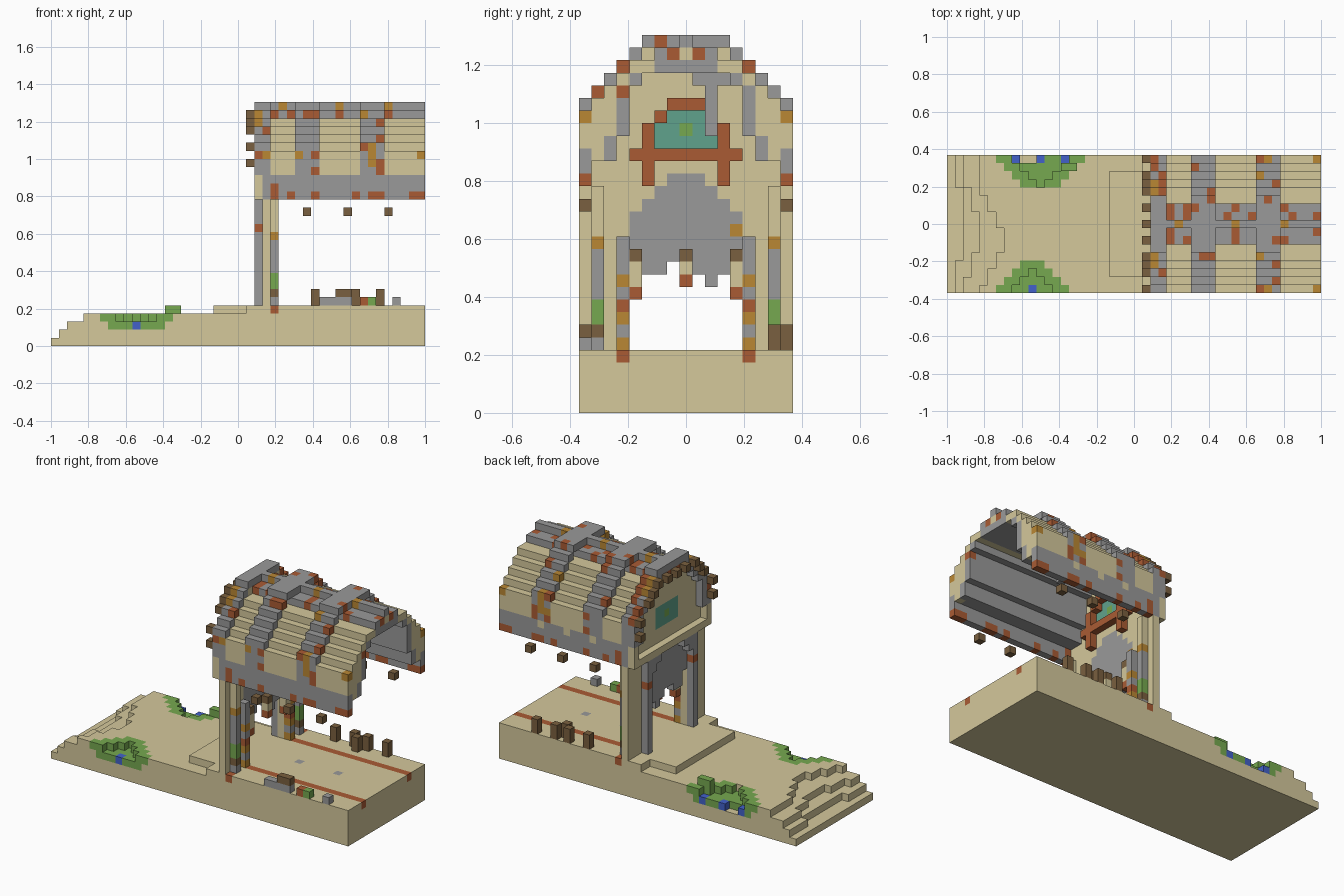
import bpy, bmesh, random
from mathutils import Vector

random.seed(4)
if "Cube" in bpy.data.objects:
    bpy.data.objects.remove(bpy.data.objects["Cube"])

S = 2 / 46          # block size
MID = 8             # middle row across the width
COLOURS = {
    "sandstone": (0.66, 0.58, 0.33), "grey_stone": (0.32, 0.32, 0.32),
    "rust": (0.40, 0.105, 0.034), "ochre": (0.49, 0.245, 0.034),
    "grass": (0.18, 0.395, 0.08), "dark_wood": (0.195, 0.117, 0.05),
    "blue": (0.055, 0.12, 0.59), "teal_glass": (0.118, 0.365, 0.265),
}
NAMES = list(COLOURS)
MATS = []
for name, rgb in COLOURS.items():
    m = bpy.data.materials.new(name)
    m.use_nodes = True
    m.diffuse_color = (*rgb, 1)
    bsdf = m.node_tree.nodes["Principled BSDF"]
    bsdf.inputs["Base Color"].default_value = (*rgb, 1)
    bsdf.inputs["Roughness"].default_value = 0.9
    MATS.append(m)

grid = {}           # block position -> (part, colour)


def span(v):
    return range(v, v + 1) if isinstance(v, int) else range(v[0], v[1] + 1)


def put(part, colour, xs, ys, zs):
    """Fill a box of blocks; each range is a number or an inclusive pair."""
    for i in span(xs):
        for j in span(ys):
            for k in span(zs):
                grid[i, j, k] = (part, colour)


def both(part, colour, xs, d, zs):
    """Fill the same blocks at distance d either side of the middle row."""
    for e in span(d):
        put(part, colour, xs, MID - e, zs)
        put(part, colour, xs, MID + e, zs)


def speckle(share):
    if random.random() > share:
        return "grey_stone"
    return random.choice(["rust", "rust", "ochre"])


# Ground slab with worn steps at the low end
for j in range(17):
    first = 1 + (abs(j - 8) < 5)
    second = 2 + max(0, 2 - abs(j - 7) // 3)
    third = 4 + max(0, 3 - abs(j - 6) // 2)
    put("ground", "sandstone", (0, 45), j, 0)
    for level, start in enumerate((first, second, third, 24)):
        put("ground", "sandstone", (start, 45), j, level + 1)
put("doorstep", "sandstone", (20, 23), (2, 14), 4)

# Rust floor lines and worn floor stones
both("ground", "rust", (27, 45), 5, 4)
both("ground", "rust", 27, 8, 4)
for i in (32, 38):
    put("ground", "grey_stone", i, 8, 4)

# Grassy hollows at the two sides
for edge, inward, mid, size in ((0, 1, 10, 4.6), (16, -1, 11, 5.6)):
    for i in range(mid - 5, mid + 6):
        for r in range(4):
            reach = abs(i - mid) + r
            if reach > size:
                continue
            j = edge + r * inward
            put("grass_hollow", "grass", i, j, 3)
            if reach < size - 1:
                put("grass_hollow", "grass", i, j, 2)
            if reach < size - 2:
                grid.pop((i, j, 3))
put("flower_pool", "blue", 10, 0, 2)
for i in (8, 11, 14):
    put("flower_pool", "blue", i, 16, 2)
    grid.pop((i, 16, 3), None)
put("flower_pool", "blue", 8, 15, 2)
for i in (9, 10):
    grid.pop((i, 16, 2))
put("grass_hollow", "grass", (14, 15), 15, 4)

# Portal wall: pillars and stepped arch below, gable above
ARCH = {14: 4, 15: 4, 16: 3, 17: 2, 18: 1}
for k in range(5, 19):
    both("portal_wall", "sandstone", 26, (ARCH.get(k, 4) + 1, 8), k)
for k in range(19, 29):
    both("gable_wall", "sandstone", 26, (0, min(8, 31 - k)), k)

# Grey pilasters and stepped arch moulding on the outer face
both("arch_moulding", "grey_stone", 25, 5, (5, 15))
for k in (16, 17):
    both("arch_moulding", "grey_stone", 25, (ARCH[k] + 1, 5), k)
both("arch_moulding", "rust", 25, 5, 14)

# Ragged stone infill in the arch
BOTTOMS = [13, 11, 11, 12, 12, 11, 10, 11, 13]
for n, low in enumerate(BOTTOMS):
    j = n + 4
    top = max([k for k in ARCH if ARCH[k] >= abs(j - MID)])
    put("arch_infill", "grey_stone", 26, j, (low, top))
put("arch_infill", "ochre", 26, 12, 14)
for j, low in ((4, 9), (8, 10), (12, 9)):
    put("arch_pendant", "dark_wood", 27, j, 12)
    put("arch_pendant", "sandstone", 27, j, (low + 1, 11))
    put("arch_pendant", "rust", 27, j, low)

# Gable window with rust frame
put("window_glass", "teal_glass", 26, (6, 10), (21, 23))
put("window_glass", "grass", 26, 8, 22)
put("window_frame", "rust", 27, (4, 12), 20)
both("window_frame", "rust", 27, 3, (18, 22))
put("window_frame", "rust", 27, (7, 9), 24)
put("window_frame", "rust", 27, 6, 23)

# Slim columns behind the portal
both("outer_column", "grey_stone", 27, 7, (5, 13))
both("outer_column", "sandstone", 27, 7, (14, 17))
both("outer_column", "grass", 27, 7, (7, 8))
both("outer_column", "dark_wood", 27, 7, 6)
both("outer_column", "ochre", 27, 7, 13)
both("inner_column", "grey_stone", 27, 5, (5, 13))
for k, c in ((5, "ochre"), (7, "ochre"), (8, "rust"), (10, "ochre")):
    both("inner_column", c, 27, 5, k)

# Barrel vault: stepped sandstone shell with a grey lining
INNER = {18: 8, 19: 8, 20: 6, 21: 6, 26: 4, 27: 0}
for k in range(18, 28):
    inner, outer = INNER.get(k, 5), min(8, 31 - k)
    for d in range(inner, outer + 1):
        grey = k < 21 or d == inner or (k == 27 and d < 3)
        both("vault", "grey_stone" if grey else "sandstone", (27, 45), d, k)
for i in (29, 32, 37, 39, 40, 44):
    both("vault", "rust", i, 8, 18)
both("vault", "rust", 27, 8, (18, 19))
for i in (31, 35, 39):
    put("vault", "sandstone", i, 16, 20)

# Patched stones on the open end
both("vault", "sandstone", 45, 7, 20)
both("vault", "rust", 45, 8, 18)
both("vault", "ochre", 45, 8, 23)
put("vault", "rust", 45, 3, 25)

# Ridge along the crown, with a narrow rail on top
for i in range(25, 46):
    both("ridge", "grey_stone", i, (0, 2), 28)
    for j in (7, 9):
        put("ridge", "rust" if random.random() < 0.45 else "grey_stone", i, j, 28)
    put("ridge", "ochre" if i in (28, 35, 41) else "grey_stone", i, MID, 29)
for i in (27, 29, 35, 41):
    both("ridge", "rust", i, 2, 28)
both("ridge", "rust", 45, 1, 28)
put("ridge", "sandstone", 45, MID, 28)

# Raised ribs over the vault
for xs in ((25, 26), (30, 32), (38, 40)):
    for i in span(xs):
        for side in (-1, 1):
            for k in range(21, 30):
                outer = min(8, 32 - k)
                inner = 0 if k == 29 else outer - (i == 25)
                for d in range(inner, outer + 1):
                    put("rib", speckle(0.14), i, MID + side * d, k)
for i, k, c in ((25, 28, "ochre"), (25, 27, "ochre"), (26, 26, "rust"),
                (32, 23, "rust"), (32, 21, "rust"), (32, 28, "rust"),
                (40, 27, "rust"), (40, 22, "rust"), (40, 21, "rust"),
                (39, 24, "ochre"), (39, 23, "ochre"), (38, 24, "rust")):
    both("rib", c, i, min(8, 32 - k), k)
both("rib", "grey_stone", 26, 8, (18, 20))
put("portal_cornice", "sandstone", 25, (0, 16), 18)
both("portal_cornice", "sandstone", 25, 8, (19, 20))

# Wooden studs around the portal arch
for d, k in ((8, 22), (8, 24), (6, 26), (5, 27), (4, 28), (2, 28), (0, 28)):
    both("arch_stud", "dark_wood", 24, d, k)

# Blocks hanging below the eaves, and a broken lamp bracket
for i in (31, 36, 41):
    both("eave_block", "dark_wood", i, 8, 16)
put("lamp_bracket", "grey_stone", 36, 10, (22, 26))
put("lamp_bracket", "grey_stone", 36, (9, 11), 26)

# Broken posts and rubble beside the floor
for i in (32, 35, 37, 40):
    put("back_post", "dark_wood", i, 16, (5, 6))
put("back_post", "dark_wood", 36, 15, (5, 6))
for i in (33, 34, 36, 39, 42):
    put("rubble", "grey_stone", i, 0, 5)
put("rubble", "dark_wood", (35, 36), 0, 6)
put("rubble", "grey_stone", 35, 0, 5)
put("rubble", "grass", 39, 0, 5)
put("rubble", "rust", 38, 0, 5)


# Turn every part into a mesh of its exposed block faces
def build(part):
    bm = bmesh.new()
    corners = {}
    for cell, (owner, colour) in grid.items():
        if owner != part:
            continue
        for axis in range(3):
            for way in (0, 1):
                step = list(cell)
                step[axis] += 2 * way - 1
                if tuple(step) in grid:
                    continue
                loop = []
                for u, v in ((0, 0), (1, 0), (1, 1), (0, 1)):
                    p = list(cell)
                    p[axis] += way
                    p[(axis + 1) % 3] += u
                    p[(axis + 2) % 3] += v
                    p = tuple(p)
                    if p not in corners:
                        offset = Vector((p[0] - 23, p[1] - 8.5, p[2]))
                        corners[p] = bm.verts.new(offset * S)
                    loop.append(corners[p])
                face = bm.faces.new(loop if way else loop[::-1])
                face.material_index = NAMES.index(colour)
    mesh = bpy.data.meshes.new(part)
    bm.to_mesh(mesh)
    bm.free()
    for m in MATS:
        mesh.materials.append(m)
    bpy.context.collection.objects.link(bpy.data.objects.new(part, mesh))


for part in sorted({owner for owner, _ in grid.values()}):
    build(part)
